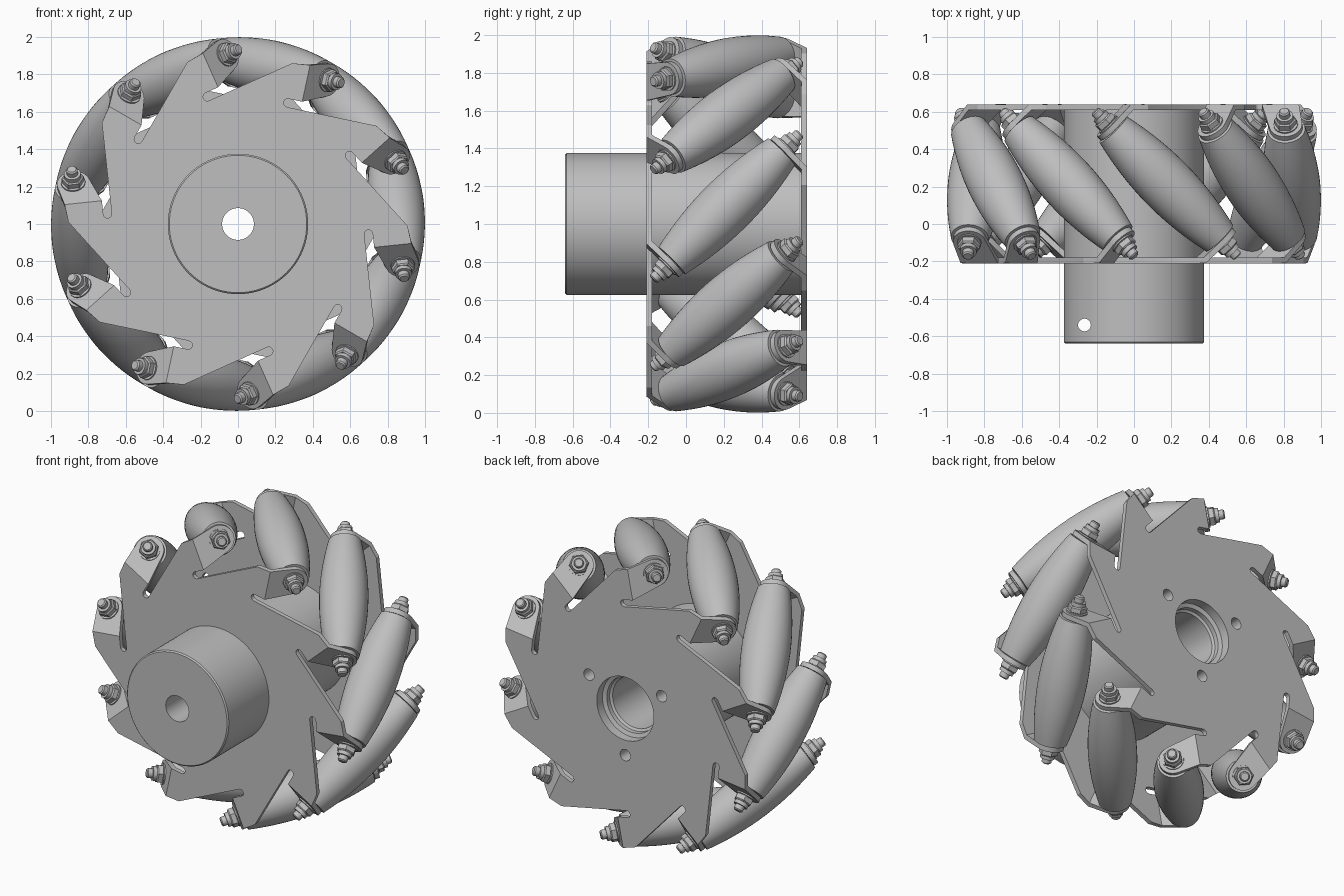
import bpy, bmesh, math
from mathutils import Matrix, Vector

if "Cube" in bpy.data.objects:
    bpy.data.objects.remove(bpy.data.objects["Cube"])

COUNT, START = 10, 78.3          # rollers and angle of the first one
MID_R, MID_Y = 0.851, 0.215      # roller centre: radius and depth
FOLD, PLATE_Y, THICK = -0.198, -0.195, 0.03
HALF = math.sqrt(0.5)
AXIS = Matrix.Translation((0, 0, 1)) @ Matrix.Rotation(-math.pi / 2, 4, 'X')

steel = bpy.data.materials.new("grey_metal")
steel.use_nodes = True
COLOUR = (0.52, 0.52, 0.52, 1)
steel.diffuse_color = COLOUR
steel.node_tree.nodes["Principled BSDF"].inputs["Base Color"].default_value = COLOUR


def new_mesh(name, bm):
    bmesh.ops.recalc_face_normals(bm, faces=bm.faces)
    me = bpy.data.meshes.new(name)
    bm.to_mesh(me)
    bm.free()
    me.materials.append(steel)
    return me


def add_object(name, me, matrix=Matrix()):
    ob = bpy.data.objects.new(name, me)
    bpy.context.collection.objects.link(ob)
    ob.matrix_world = matrix
    return ob


def activate(ob):
    bpy.ops.object.select_all(action='DESELECT')
    ob.select_set(True)
    bpy.context.view_layer.objects.active = ob


def smooth(ob, angle=30):
    activate(ob)
    bpy.ops.object.shade_smooth_by_angle(angle=math.radians(angle))


def lathe(name, profile, segs, ring=False):
    """Revolve (radius, height) points around local z; cap the ends unless it is a ring."""
    bm = bmesh.new()
    rows = [[bm.verts.new((r * math.cos(a), r * math.sin(a), h))
             for a in (2 * math.pi * i / segs for i in range(segs))] for r, h in profile]
    if ring:
        rows.append(rows[0])
    else:
        bm.faces.new(rows[0])
        bm.faces.new(rows[-1])
    for lo, hi in zip(rows, rows[1:]):
        for i in range(segs):
            j = (i + 1) % segs
            bm.faces.new((lo[i], lo[j], hi[j], hi[i]))
    return new_mesh(name, bm)


def cylinder(name, radius, low, high, matrix, segs=48):
    return add_object(name, lathe(name, [(radius, low), (radius, high)], segs), matrix)


def apply(ob, kind, **settings):
    activate(ob)
    mod = ob.modifiers.new(kind, kind)
    for key, value in settings.items():
        setattr(mod, key, value)
    bpy.ops.object.modifier_apply(modifier=mod.name)


def cut(ob, cutters):
    for c in cutters:
        c.hide_render = True
        bpy.context.view_layer.update()
        apply(ob, 'BOOLEAN', operation='DIFFERENCE', object=c, solver='EXACT')


def directions(k):
    a = math.radians(START + k * 360 / COUNT)
    return Vector((math.cos(a), 0, math.sin(a))), Vector((-math.sin(a), 0, math.cos(a)))


def side_plate(name, flip):
    """Slotted disc with tabs folded square to each roller axle."""
    bm = bmesh.new()
    outline, tabs = [], []
    for k in range(COUNT):
        radial, tangent = directions(k)

        def vert(r, t, y):
            if flip:
                t, y = -t, 2 * MID_Y - y
            return bm.verts.new(radial * r + tangent * t + Vector((0, y, 1)))

        corner = vert(0.90, -0.109, PLATE_Y)
        outer, inner = vert(0.91, FOLD, PLATE_Y), vert(0.71, FOLD, PLATE_Y)
        # rounded inner end of the slot
        slot = []
        for i in range(7):
            a = math.pi * i / 6
            slot.append(vert(0.6875 + 0.0225 * math.cos(a), -0.13 + 0.0225 * math.sin(a), PLATE_Y))
        part = [corner, outer, inner] + slot
        outline = part + outline if flip else outline
        if not flip:
            outline = outline[:] + [part]
        # rounded tab around the axle
        tip = []
        for i in range(15):
            a = math.radians(-12 + 174 * i / 14)
            w = (0.15 + 0.088 * math.sin(a)) * HALF
            tip.append(vert(MID_R + 0.088 * math.cos(a), FOLD - w, PLATE_Y + w))
        tabs.append([outer] + tip + [inner])
    if not flip:
        # sectors run clockwise, so later sectors come first
        outline = [v for part in reversed(outline) for v in part]
    else:
        n = len(outline) // COUNT
        parts = [outline[i * n:(i + 1) * n] for i in range(COUNT)]
        outline = [v for part in reversed(parts) for v in part]
    bm.faces.new(outline)
    for tab in tabs:
        bm.faces.new(tab)
    ob = add_object(name, new_mesh(name, bm))
    apply(ob, 'SOLIDIFY', thickness=THICK, offset=0, use_even_offset=True)
    return ob


# Side plates
front_plate = side_plate("front_plate", False)
back_plate = side_plate("back_plate", True)

# Hub with stepped bore
hub_profile = [(0.085, -0.64), (0.367, -0.64), (0.375, -0.632), (0.375, 0.612),
               (0.21, 0.612), (0.21, 0.58), (0.185, 0.57), (0.185, 0.54),
               (0.17, 0.53), (0.17, -0.2), (0.085, -0.2)]
hub = add_object("hub", lathe("hub", hub_profile, 96, ring=True), AXIS)

# Screw holes, cross pin hole and plate openings
screws = []
for deg in (30, 150, 270):
    a = math.radians(deg)
    place = Matrix.Translation((0.31 * math.cos(a), 0, 0.31 * math.sin(a))) @ AXIS
    screws.append(cylinder("screw_hole_cutter", 0.038, 0.45, 0.7, place, 24))
pin = cylinder("pin_hole_cutter", 0.034, 0, 2, Matrix.Translation((-0.265, -0.54, 0)), 24)
front_opening = cylinder("front_opening_cutter", 0.3, -0.4, 0, AXIS)
back_opening = cylinder("back_opening_cutter", 0.21, 0.5, 0.8, AXIS, 96)
cut(hub, screws + [pin])
cut(front_plate, [front_opening])
cut(back_plate, screws + [back_opening])
for c in screws + [pin, front_opening, back_opening]:
    bpy.data.objects.remove(c)
for ob in (hub, front_plate, back_plate):
    smooth(ob, 25)

# Barrel rollers, curved so that together they roll as a circle
END, STEPS = 0.41, 16
barrel = []
for i in range(STEPS + 1):
    s = END * (2 * i / STEPS - 1)
    barrel.append((1 - math.sqrt(MID_R ** 2 + s * s / 2), s))
roller_mesh = lathe("roller", barrel, 40)

# Stepped axle and hex nuts
half_axle = [(0.06, 0.415), (0.065, 0.44), (0.065, 0.453), (0.045, 0.453),
             (0.045, 0.515), (0.03, 0.515), (0.03, 0.543), (0.023, 0.55)]
axle_mesh = lathe("axle", [(r, -h) for r, h in reversed(half_axle)] + half_axle, 20)
nut_mesh = lathe("nut", [(0.052, 0.45), (0.06, 0.456), (0.06, 0.485), (0.052, 0.492)], 6)

for k in range(COUNT):
    radial, tangent = directions(k)
    along = (tangent + Vector((0, 1, 0))) * HALF
    side = along.cross(radial)
    matrix = Matrix((radial, side, along)).transposed().to_4x4()
    matrix.translation = Vector((0, MID_Y, 1)) + radial * MID_R
    rollers = [add_object("roller", roller_mesh, matrix), add_object("axle", axle_mesh, matrix)]
    add_object("front_nut", nut_mesh, matrix @ Matrix.Rotation(math.pi, 4, 'X'))
    add_object("back_nut", nut_mesh, matrix)
    if k == 0:
        for ob in rollers:
            smooth(ob)
